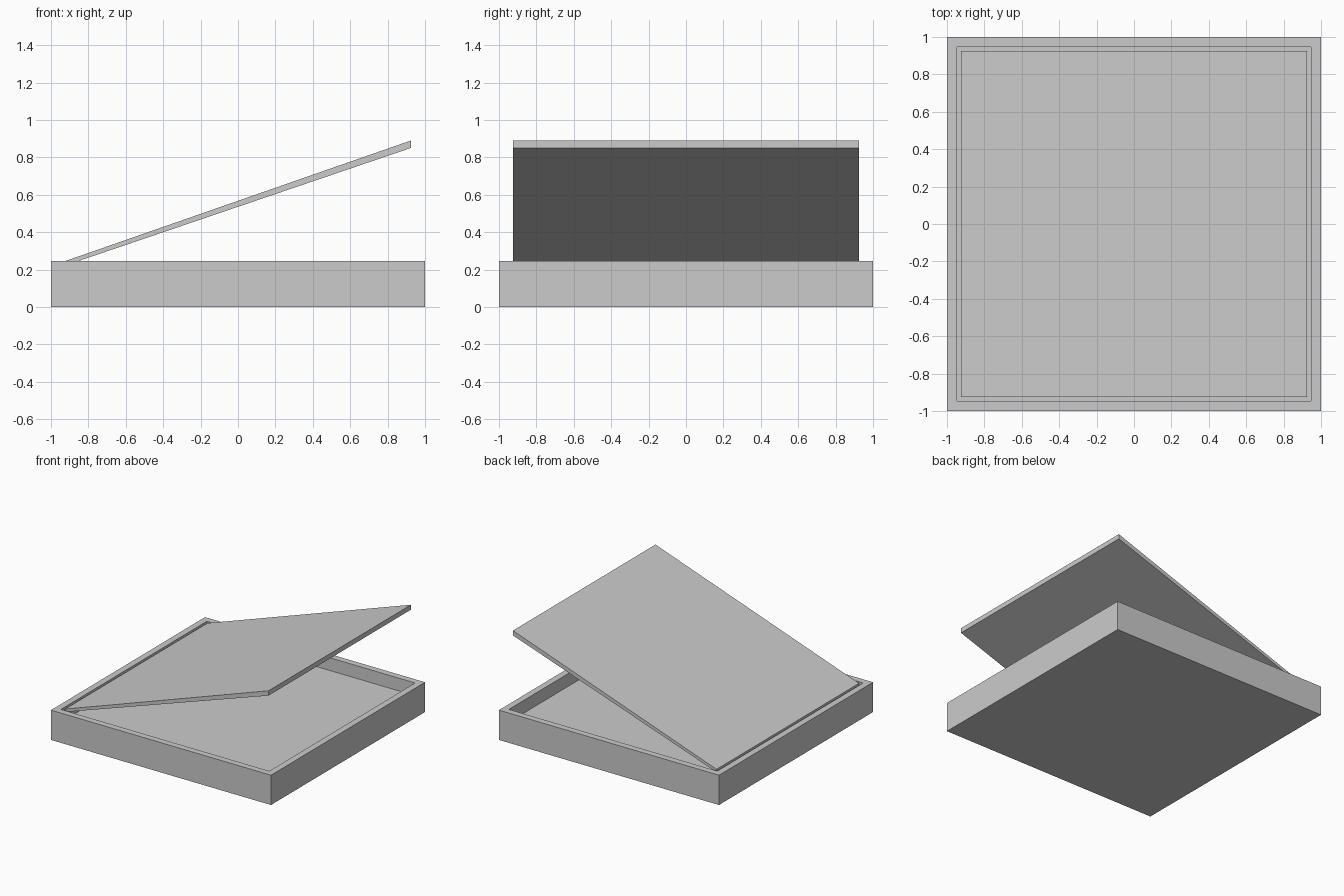
import bpy, bmesh

if "Cube" in bpy.data.objects:
    bpy.data.objects.remove(bpy.data.objects["Cube"])

OUT, INN = 1.0, 0.925      # outer and recess half sizes
TOP, FLOOR = 0.245, 0.14   # rim and recess floor heights


def make_object(name, bm):
    bmesh.ops.recalc_face_normals(bm, faces=bm.faces)
    mesh = bpy.data.meshes.new(name)
    bm.to_mesh(mesh)
    bm.free()
    obj = bpy.data.objects.new(name, mesh)
    bpy.context.collection.objects.link(obj)
    return obj


# Shallow tray: block with the top inset and pushed down
bm = bmesh.new()
bmesh.ops.create_cube(bm, size=2 * OUT)
for v in bm.verts:
    v.co.z = TOP if v.co.z > 0 else 0.0
bm.normal_update()
top = max(bm.faces, key=lambda f: f.calc_center_median().z)
bmesh.ops.inset_region(bm, faces=[top], thickness=OUT - INN)
walls = bmesh.ops.extrude_face_region(bm, geom=[top])
bmesh.ops.translate(bm, vec=(0, 0, FLOOR - TOP),
                    verts=[g for g in walls["geom"] if isinstance(g, bmesh.types.BMVert)])
if top.is_valid:
    bmesh.ops.delete(bm, geom=[top], context='FACES_ONLY')
make_object("tray", bm)

# Raised lid, hinged on the left rim: side profile extruded along y
profile = [(-INN, TOP), (-INN, 0.221), (INN, 0.85), (INN, 0.89)]
bm = bmesh.new()
side = bm.faces.new([bm.verts.new((x, -INN, z)) for x, z in profile])
ext = bmesh.ops.extrude_face_region(bm, geom=[side])
bmesh.ops.translate(bm, vec=(0, 2 * INN, 0),
                    verts=[g for g in ext["geom"] if isinstance(g, bmesh.types.BMVert)])
if not side.is_valid or len(bm.faces) < 6:
    bm.faces.new([v for v in bm.verts if v.co.y < 0])
make_object("lid", bm)
